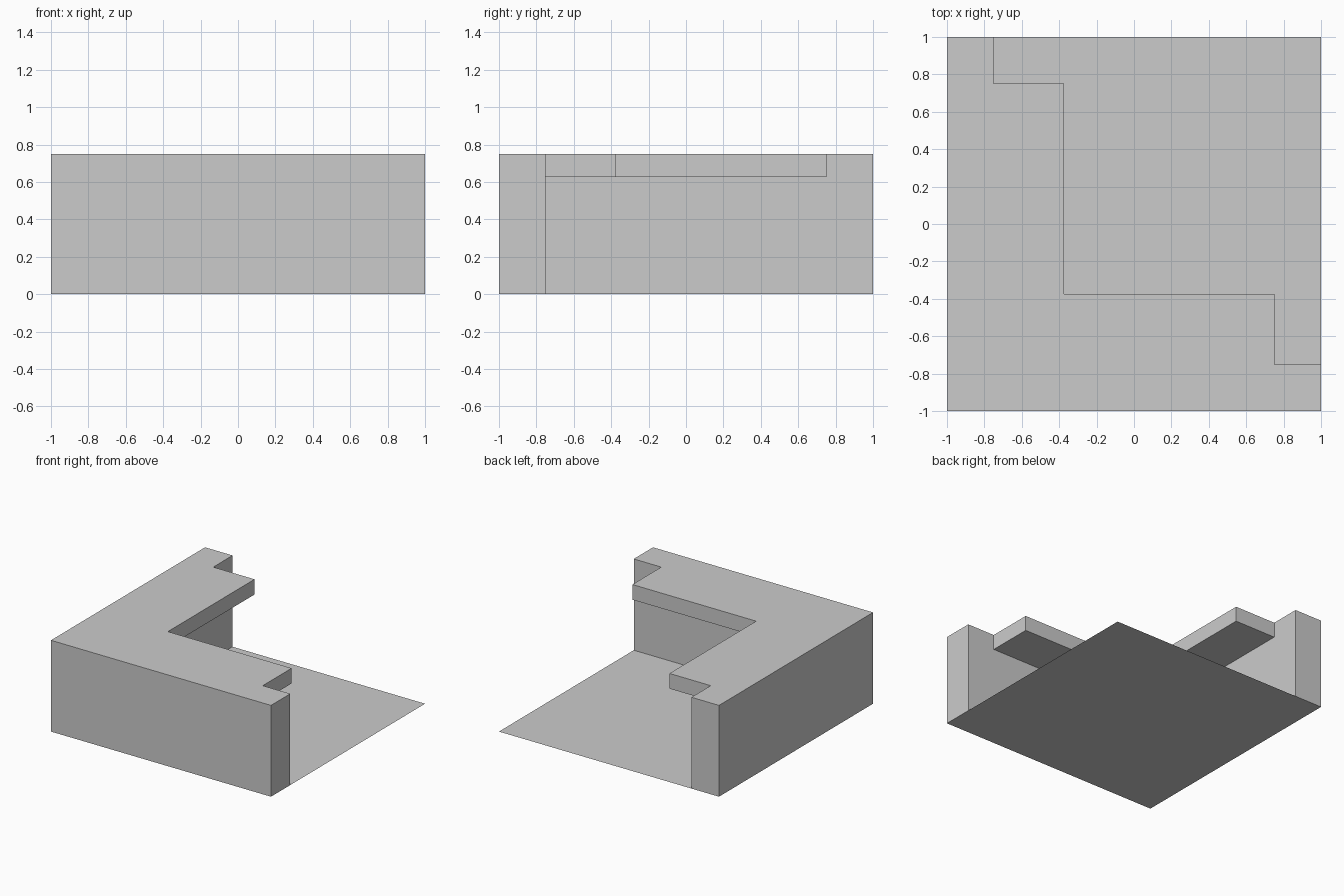
import bpy, bmesh

if "Cube" in bpy.data.objects:
    bpy.data.objects.remove(bpy.data.objects["Cube"])

H, LEDGE_Z = 0.75, 0.625   # wall height, underside of ledge
T, L = -0.75, -0.375       # inner wall line, ledge line

def mirrored(half):
    """Close a counter-clockwise outline that is symmetric about x = y."""
    return half + [(y, x) for x, y in reversed(half) if x != y]

def face(bm, outline, z, flip=False):
    pts = reversed(outline) if flip else outline
    return bm.faces.new([bm.verts.new((x, y, z)) for x, y in pts])

def sides(bm, outline, z0, z1):
    for (ax, ay), (bx, by) in zip(outline, outline[1:] + outline[:1]):
        bm.faces.new([bm.verts.new(p) for p in
                      ((ax, ay, z0), (bx, by, z0), (bx, by, z1), (ax, ay, z1))])

def finish(bm, name):
    bmesh.ops.remove_doubles(bm, verts=bm.verts, dist=1e-4)
    bmesh.ops.dissolve_limit(bm, angle_limit=0.01, verts=bm.verts, edges=bm.edges)
    mesh = bpy.data.meshes.new(name)
    bm.to_mesh(mesh)
    bm.free()
    bpy.context.collection.objects.link(bpy.data.objects.new(name, mesh))

# Thin floor sheet
bm = bmesh.new()
face(bm, [(-1, -1), (1, -1), (1, 1), (-1, 1)], 0, flip=True)
finish(bm, "floor")

# Corner wall with overhanging inner ledge
wall = mirrored([(-1, -1), (1, -1), (1, T), (-T, T), (T, T)])
top = mirrored([(-1, -1), (1, -1), (1, T), (-T, T), (-T, L), (L, L)])
ledge = mirrored([(T, T), (-T, T), (-T, L), (L, L)])
bm = bmesh.new()
sides(bm, wall, 0, LEDGE_Z)
sides(bm, top, LEDGE_Z, H)
face(bm, top, H)
face(bm, ledge, LEDGE_Z, flip=True)
finish(bm, "corner_wall")
